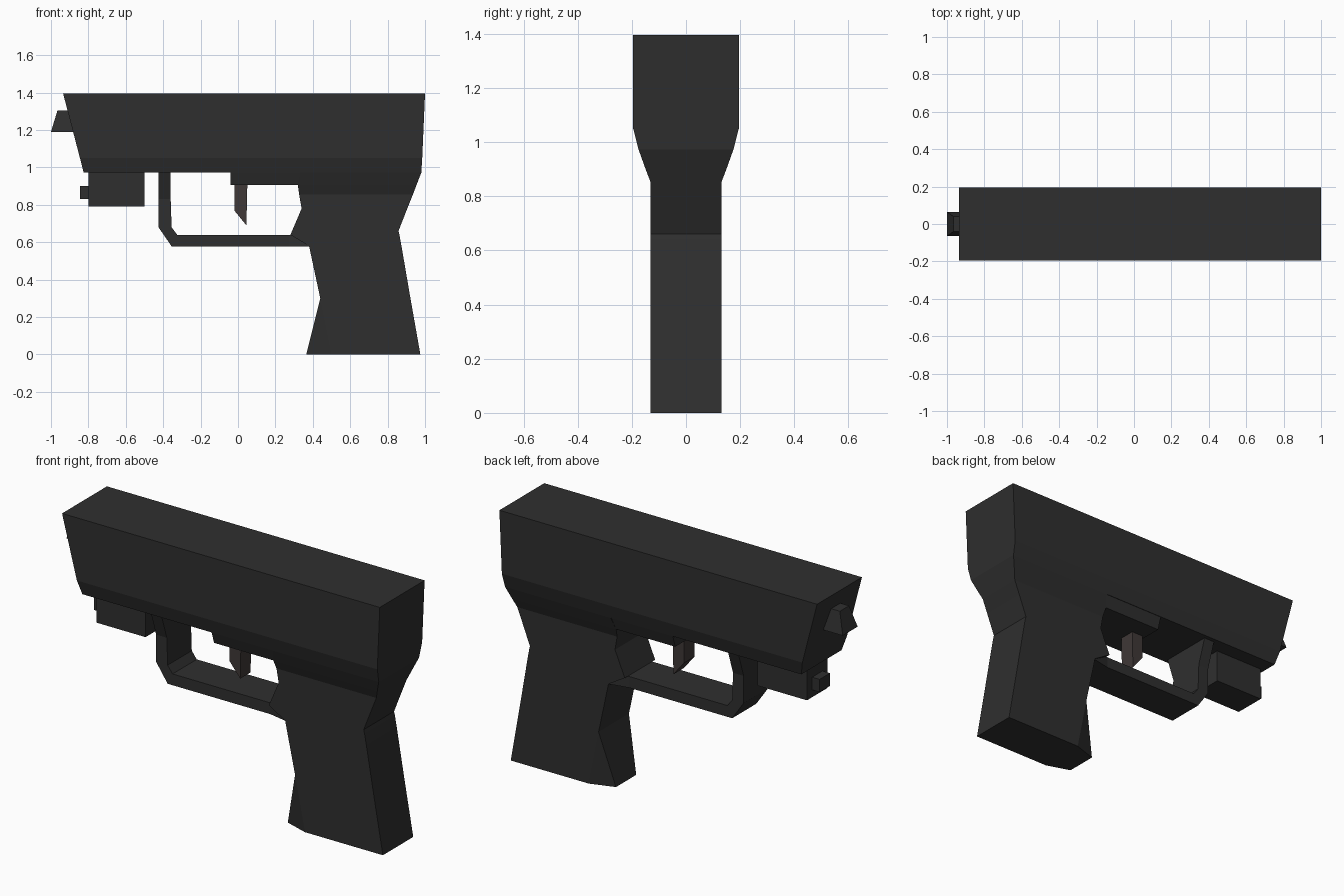
import bpy, bmesh

if "Cube" in bpy.data.objects:
    bpy.data.objects.remove(bpy.data.objects["Cube"])


def material(name, rgb):
    m = bpy.data.materials.new(name)
    m.diffuse_color = (*rgb, 1)
    m.use_nodes = True
    m.node_tree.nodes["Principled BSDF"].inputs["Base Color"].default_value = m.diffuse_color
    return m


BLACK = material("black_polymer", (0.028, 0.028, 0.028))
BROWN = material("dark_trigger", (0.05, 0.04, 0.038))


def loft(name, rings, mat=BLACK):
    """Skin a list of equal-length point rings and cap both ends."""
    bm = bmesh.new()
    rows = [[bm.verts.new(p) for p in ring] for ring in rings]
    n = len(rows[0])
    for a, b in zip(rows, rows[1:]):
        for i in range(n):
            j = (i + 1) % n
            bm.faces.new((a[i], a[j], b[j], b[i]))
    bm.faces.new(rows[0])
    bm.faces.new(rows[-1])
    bmesh.ops.remove_doubles(bm, verts=bm.verts, dist=1e-5)
    bmesh.ops.recalc_face_normals(bm, faces=bm.faces)
    me = bpy.data.meshes.new(name)
    bm.to_mesh(me)
    bm.free()
    me.materials.append(mat)
    ob = bpy.data.objects.new(name, me)
    bpy.context.collection.objects.link(ob)
    return ob


def level(z, x0, x1, w):
    """Horizontal rectangle at height z."""
    return [(x0, -w, z), (x1, -w, z), (x1, w, z), (x0, w, z)]


def station(outer, inner, w):
    """Cross-section of the guard strip."""
    (xo, zo), (xi, zi) = outer, inner
    return [(xo, -w, zo), (xo, w, zo), (xi, w, zi), (xi, -w, zi)]


def grip_level(z, xf, xb, w, front_w=None, chamfer_x=None):
    """Six-sided grip section; the front corners can be cut back."""
    f = front_w or w
    c = chamfer_x or xf
    return [(xf, -f, z), (c, -w, z), (xb, -w, z),
            (xb, w, z), (c, w, z), (xf, f, z)]


# Slide: slanted nose, bevelled lower edge
loft("slide", [level(0.972, -0.825, 0.98, 0.175),
               level(1.05, -0.845, 0.985, 0.195),
               level(1.395, -0.935, 1.0, 0.195)])

# Grip, flaring into the slide, front corners cut at the foot
loft("grip", [grip_level(0.0, 0.365, 0.975, 0.132, 0.088, 0.5),
              grip_level(0.30, 0.44, 0.922, 0.132),
              grip_level(0.58, 0.38, 0.874, 0.132),
              grip_level(0.64, 0.28, 0.863, 0.132),
              grip_level(0.66, 0.289, 0.858, 0.132),
              grip_level(0.78, 0.34, 0.905, 0.132),
              grip_level(0.855, 0.327, 0.935, 0.132),
              grip_level(0.905, 0.32, 0.954, 0.151),
              grip_level(0.972, 0.335, 0.98, 0.175)])

# Trigger housing under the slide
loft("trigger_housing", [level(0.905, -0.04, 0.34, 0.151),
                         level(0.98, -0.04, 0.34, 0.175)])

# Trigger guard strip
loft("trigger_guard", [station((-0.425, 0.98), (-0.36, 0.98), 0.155),
                       station((-0.425, 0.83), (-0.36, 0.83), 0.105),
                       station((-0.425, 0.68), (-0.355, 0.68), 0.105),
                       station((-0.355, 0.578), (-0.325, 0.64), 0.105),
                       station((0.27, 0.578), (0.27, 0.64), 0.105),
                       station((0.40, 0.578), (0.40, 0.64), 0.131)])

# Trigger with a slanted tip
profile = [(-0.02, 0.91), (0.05, 0.91), (0.045, 0.69), (-0.02, 0.77)]
loft("trigger", [[(x, y, z) for x, z in profile] for y in (-0.045, 0.045)], BROWN)

# Under-barrel module and its small lens
loft("rail_module", [level(0.79, -0.80, -0.50, 0.09),
                     level(0.98, -0.80, -0.50, 0.09)])
loft("module_lens", [level(0.83, -0.845, -0.79, 0.045),
                     level(0.90, -0.845, -0.79, 0.045)])

# Muzzle stub, narrower at the top
loft("muzzle", [level(1.19, -1.0, -0.86, 0.065),
                level(1.305, -0.965, -0.86, 0.04)])
